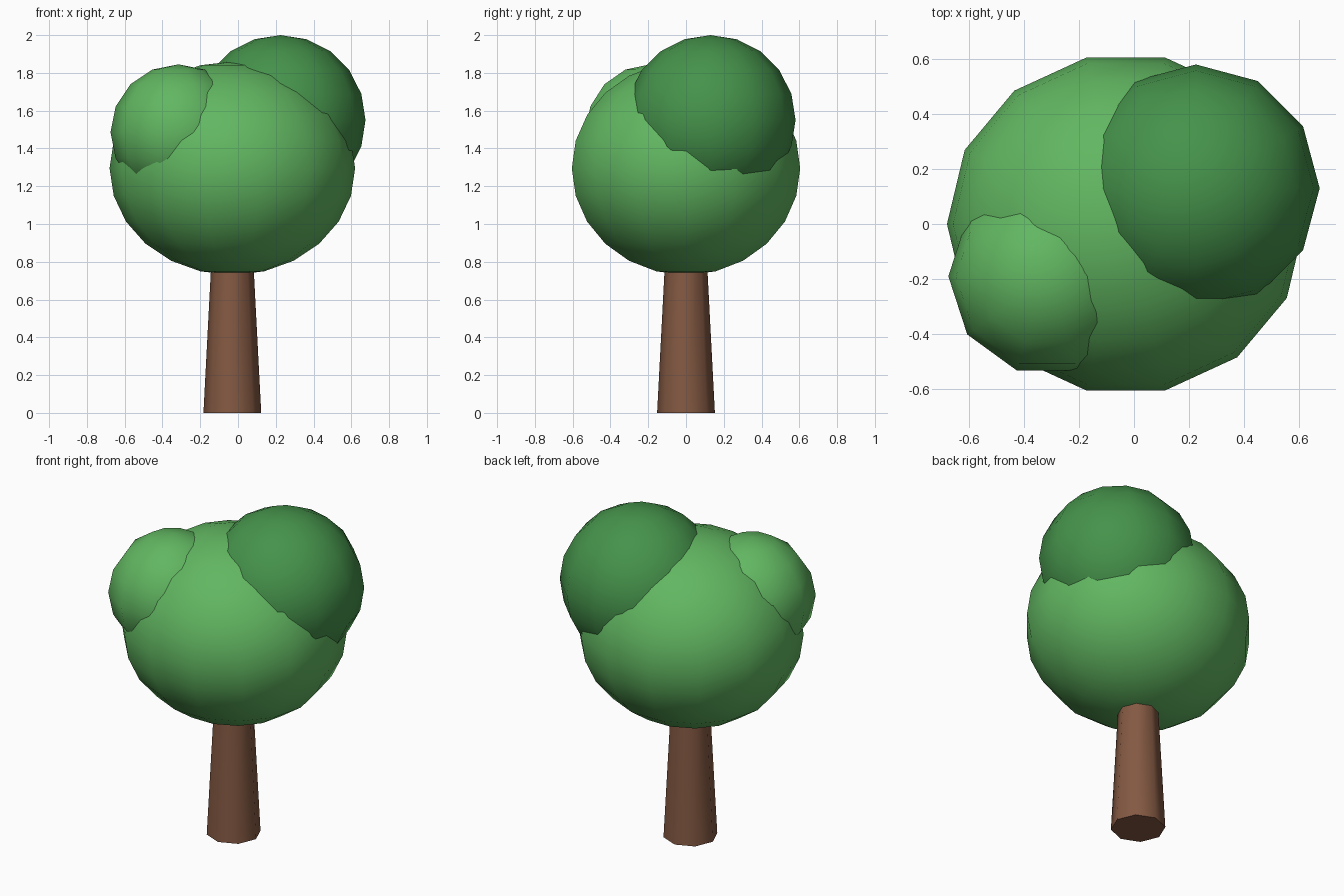
import bpy, bmesh
from math import sin, cos, pi, radians
from mathutils import Vector

if "Cube" in bpy.data.objects:
    bpy.data.objects.remove(bpy.data.objects["Cube"])


def material(name, rgb):
    m = bpy.data.materials.new(name)
    m.diffuse_color = (*rgb, 1)
    m.use_nodes = True
    m.node_tree.nodes["Principled BSDF"].inputs["Base Color"].default_value = m.diffuse_color
    return m


def lathe(name, profile, sides, loc, scale, mat):
    """Spin an (r, z) profile about z, with the first corner on +x."""
    bm = bmesh.new()
    vs = [bm.verts.new((r, 0, z)) for r, z in profile]
    es = [bm.edges.new(p) for p in zip(vs, vs[1:])]
    bmesh.ops.spin(bm, geom=vs + es, cent=(0, 0, 0), axis=(0, 0, 1),
                   angle=2 * pi, steps=sides)
    bmesh.ops.remove_doubles(bm, verts=bm.verts[:], dist=1e-4)
    bmesh.ops.scale(bm, vec=Vector(scale), verts=bm.verts[:])
    bmesh.ops.recalc_face_normals(bm, faces=bm.faces[:])
    mesh = bpy.data.meshes.new(name)
    bm.to_mesh(mesh)
    bm.free()
    mesh.materials.append(mat)
    ob = bpy.data.objects.new(name, mesh)
    ob.location = loc
    bpy.context.collection.objects.link(ob)
    bpy.ops.object.select_all(action='DESELECT')
    ob.select_set(True)
    bpy.context.view_layer.objects.active = ob
    bpy.ops.object.shade_smooth_by_angle(angle=radians(60))
    return ob


def ball(name, sides, rings, loc, scale, mat):
    arc = [(sin(pi * i / rings), -cos(pi * i / rings)) for i in range(rings + 1)]
    arc[0], arc[-1] = (0, -1), (0, 1)
    return lathe(name, arc, sides, loc, scale, mat)


bark = material("bark", (0.23, 0.10, 0.055))
leaf = material("leaf", (0.12, 0.47, 0.12))
dark_leaf = material("dark_leaf", (0.06, 0.29, 0.07))

# Tapered eight-sided trunk, running up into the crown
lathe("trunk", [(0, 0), (0.153, 0), (0.106, 0.9), (0, 0.9)], 8,
      (-0.03, 0, 0), (1, 1, 1), bark)

# Main crown and two smaller leaf clumps
ball("crown", 14, 12, (-0.03, 0, 1.295), (0.65, 0.62, 0.565), leaf)
ball("back_clump", 12, 10, (0.225, 0.13, 1.55), (0.45, 0.45, 0.45), dark_leaf)
ball("front_clump", 10, 8, (-0.315, -0.19, 1.485), (0.36, 0.36, 0.36), leaf)
